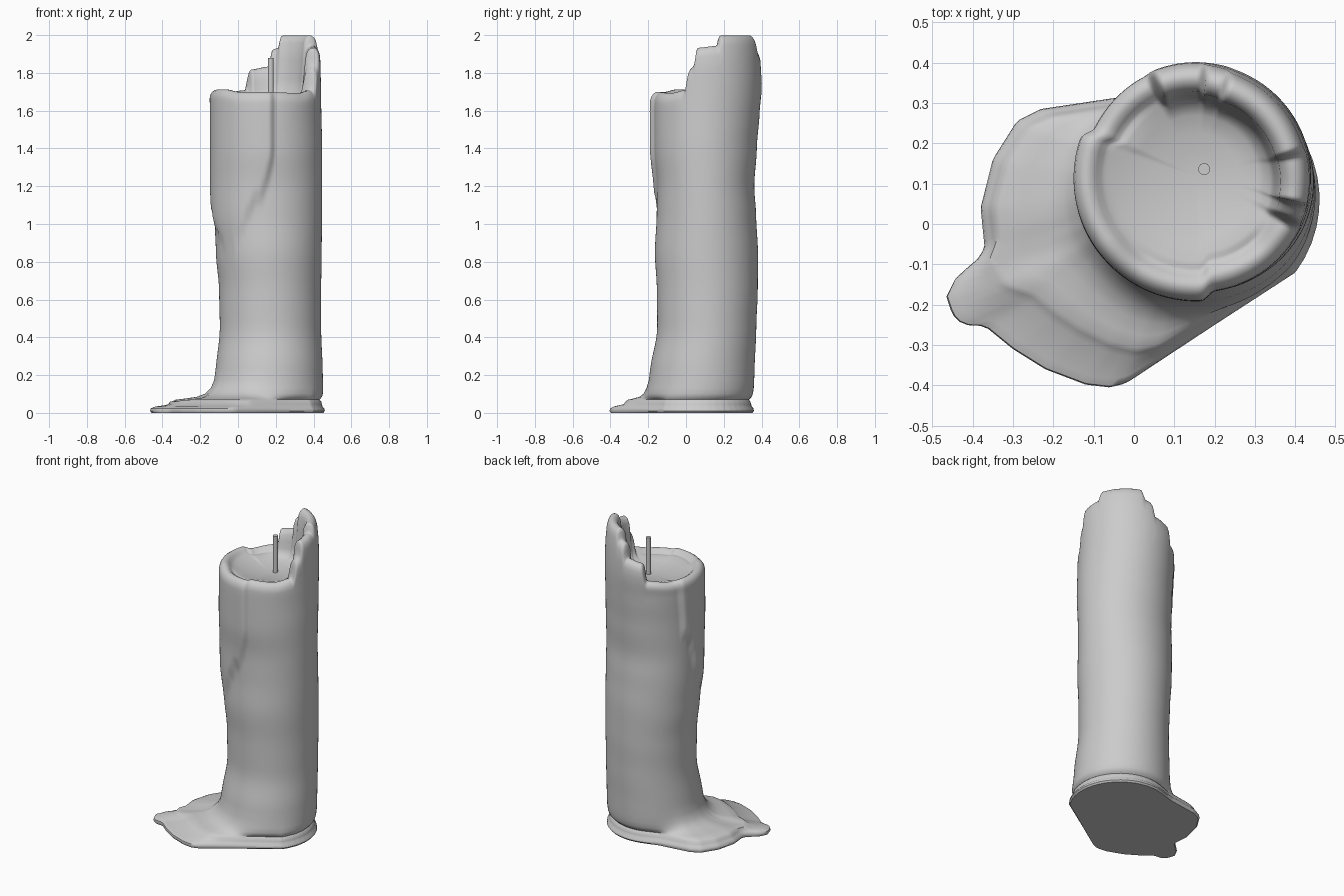
import bpy, bmesh, math
from mathutils import Vector

if "Cube" in bpy.data.objects:
    bpy.data.objects.remove(bpy.data.objects["Cube"])

N = 240

def lerp_table(table, x):
    """Smooth interpolation of rows (key, values...)."""
    if x <= table[0][0]:
        return table[0][1:]
    for a, b in zip(table, table[1:]):
        if x <= b[0]:
            t = (x - a[0]) / (b[0] - a[0])
            t = t * t * (3 - 2 * t)
            return [p + (q - p) * t for p, q in zip(a[1:], b[1:])]
    return table[-1][1:]

def smooth(a, b, x):
    t = min(1, max(0, (x - a) / (b - a)))
    return t * t * (3 - 2 * t)

# Body sections: z, centre x, radius x, centre y, radius y
BODY = [(0, .16, .30, .06, .30), (.2, .165, .284, .085, .277), (.45, .172, .268, .11, .262),
        (.65, .17, .27, .113, .267), (.85, .163, .28, .108, .273), (1.05, .16, .285, .108, .263),
        (1.2, .16, .286, .104, .257), (1.4, .16, .286, .103, .272), (1.6, .157, .284, .11, .28),
        (1.72, .155, .284, .118, .284), (1.85, .153, .284, .113, .284), (2, .15, .28, .105, .28)]

# Stepped rim height by angle in degrees
RIM = [(-85, 1.70), (-50, 1.695), (-28, 1.71), (-21, 1.82), (-16, 1.84), (-11, 1.935), (13, 1.945),
       (18, 2.0), (70, 2.0), (75, 1.935), (83, 1.925), (88, 1.835), (110, 1.82), (117, 1.71),
       (150, 1.695), (165, 1.71), (215, 1.715), (240, 1.70), (275, 1.70)]

# Edges of the frozen wax run: z, start angle, end angle
RUN = [(.8, 222, 228), (.9, 212, 234), (1.02, 192, 246), (1.1, 180, 253), (1.18, 177, 266),
       (1.27, 172, 271), (1.36, 159, 275), (1.75, 157, 276)]

def run_out(deg, z):
    a = deg % 360
    lo, hi = lerp_table(RUN, z)
    return .022 * smooth(.8, 1.08, z) * smooth(lo - 3, lo + 4, a) * (1 - smooth(hi - 4, hi + 3, a))

def body_point(deg, z, inset=0, scale=1, pz=None):
    cx, rx, cy, ry = lerp_table(BODY, z)
    d = run_out(deg, z) - inset
    c, s = math.cos(math.radians(deg)), math.sin(math.radians(deg))
    return Vector((cx + (rx + d) * scale * c, cy + (ry + d) * scale * s, z if pz is None else pz))

# Puddle outlines, seen from above
ORIGIN = Vector((.16, .06))
ARC = [(.16 + .3 * math.cos(math.radians(a)), .06 + .3 * math.sin(math.radians(a)))
       for a in range(-37, 112, 8)]
LOWER = ARC + [(-.03, .315), (-.23, .285), (-.29, .255), (-.35, .16), (-.38, .04), (-.37, -.06),
               (-.39, -.09), (-.44, -.13), (-.465, -.18), (-.45, -.225), (-.425, -.25), (-.37, -.253),
               (-.30, -.31), (-.22, -.36), (-.12, -.398), (-.06, -.405), (-.02, -.395), (.2, -.25)]
UPPER = ARC + [(-.03, .31), (-.22, .277), (-.28, .25), (-.34, .155), (-.37, .04), (-.36, -.05),
               (-.38, -.10), (-.34, -.165), (-.27, -.19), (-.21, -.24), (-.15, -.28), (-.07, -.32),
               (0, -.338), (.06, -.325), (.2, -.245)]

def outline_point(poly, deg, z, shrink=0):
    d = Vector((math.cos(math.radians(deg)), math.sin(math.radians(deg))))
    for i, p in enumerate(poly):
        a, b = Vector(p) - ORIGIN, Vector(poly[(i + 1) % len(poly)]) - ORIGIN
        if a.cross(d) >= -1e-9 and d.cross(b) > 0 and a.dot(d) > 0:
            r = a.cross(b) / d.cross(b - a) - shrink
            return Vector((ORIGIN.x + d.x * r, ORIGIN.y + d.y * r, z))
    return Vector((ORIGIN.x + d.x * .3, ORIGIN.y + d.y * .3, z))

def column(deg):
    """One vertical strip from the underside up to the bowl centre."""
    pts = [outline_point(LOWER, deg, 0, .008), outline_point(LOWER, deg, .01),
           outline_point(LOWER, deg, .024, .003), outline_point(LOWER, deg, .033, .014)]
    low, up = pts[-1], outline_point(UPPER, deg, .045, .014)
    pts += [up, outline_point(UPPER, deg, .062, .018)]
    edge = outline_point(UPPER, deg, .07, .03)
    valley = .012 * math.exp(-((deg - 198) / 7) ** 2)
    for t, z in ((1, .07), (.7, .076), (.4, .084), (.2, .1), (.08, .13), (.02, .17)):
        q = body_point(deg, z)
        p = q.lerp(edge, t)
        p.z = z - valley * min(1, 3 * t)
        pts.append(p)
    pts += [body_point(deg, z * .04) for z in range(6, 41)]
    a = deg if deg <= 275 else deg - 360
    h = lerp_table(RIM, a)[0]
    top = h - .045
    pts += [body_point(deg, 1.6 + (top - 1.6) * t) for t in (.25, .5, .75, 1)]
    # rounded rim and melted bowl
    for inset, dz in ((.004, .026), (.014, .01), (.028, .001), (.042, .001), (.058, .012), (.07, .028)):
        pts.append(body_point(deg, h, inset, 1, h - dz))
    for t in (.35, .7, 1):
        pts.append(body_point(deg, h, .07 + .022 * t, 1, (h - .028) * (1 - t) + 1.675 * t))
    for s, z in ((.8, 1.662), (.55, 1.652), (.3, 1.646), (.1, 1.643)):
        pts.append(body_point(deg, 1.72, .092, s, z))
    return pts

# Candle with its puddle
bm = bmesh.new()
cols = [[bm.verts.new(p) for p in column(360 * i / N)] for i in range(N)]
for i in range(N):
    a, b = cols[i], cols[(i + 1) % N]
    for j in range(len(a) - 1):
        bm.faces.new((a[j], b[j], b[j + 1], a[j + 1]))
bm.faces.new([c[-1] for c in cols])
bm.faces.new([c[0] for c in reversed(cols)])
# soften the steps and the run edges a little
inner = [v for c in cols for v in c[3:]]
for _ in range(2):
    bmesh.ops.smooth_vert(bm, verts=inner, factor=.3, use_axis_x=True, use_axis_y=True, use_axis_z=True)
mesh = bpy.data.meshes.new("candle_wax")
bm.to_mesh(mesh)
bm.free()
wax = bpy.data.objects.new("candle_wax", mesh)
bpy.context.collection.objects.link(wax)

# Wick
bpy.ops.mesh.primitive_cylinder_add(vertices=10, radius=.015, depth=.27, location=(.174, .136, 1.745))
wick = bpy.context.object
wick.name = "wick"

for ob in (wax, wick):
    bpy.ops.object.select_all(action='DESELECT')
    ob.select_set(True)
    bpy.context.view_layer.objects.active = ob
    bpy.ops.object.shade_smooth_by_angle(angle=math.radians(50))
